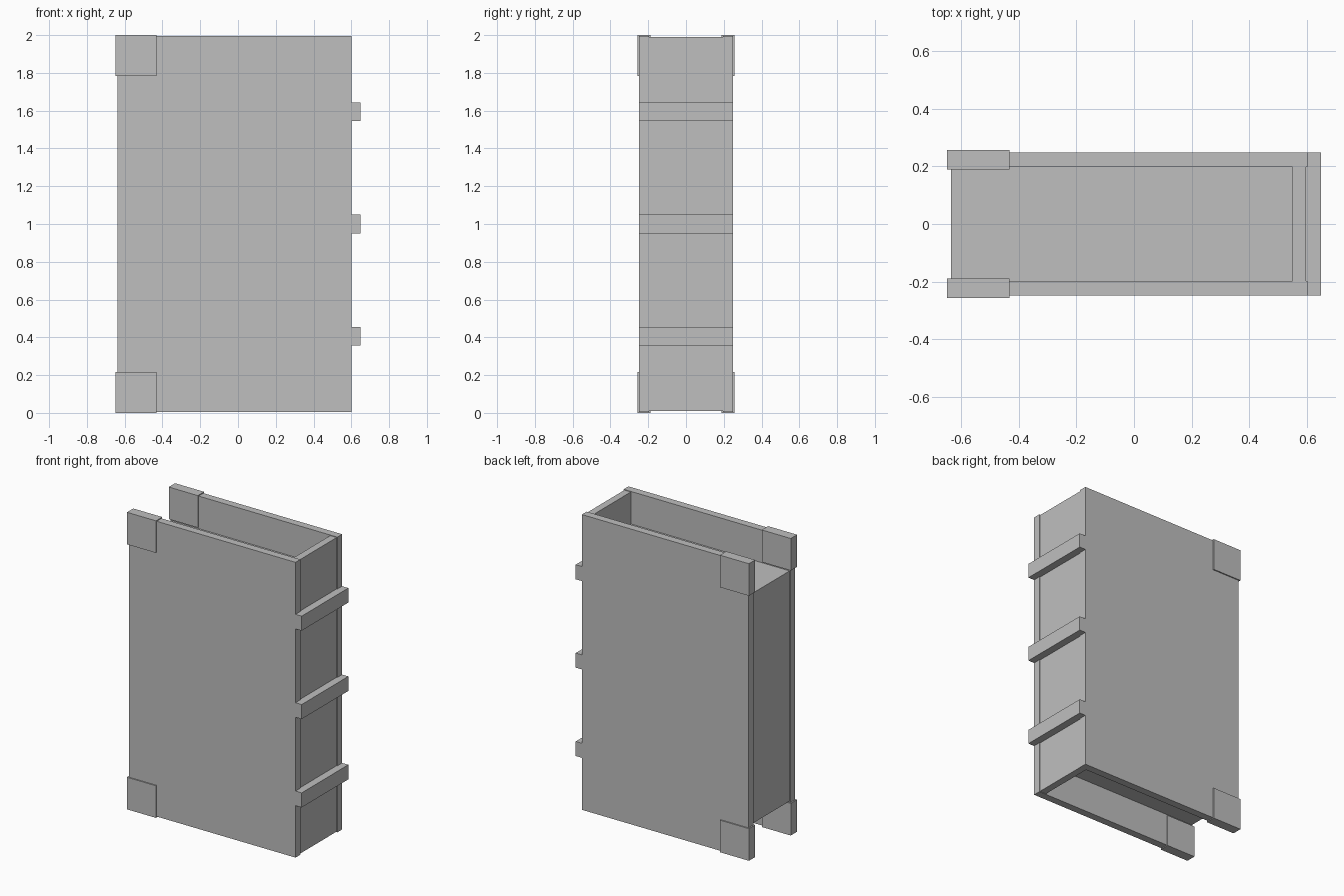
import bpy
import bmesh
from mathutils import Vector

if "Cube" in bpy.data.objects:
    bpy.data.objects.remove(bpy.data.objects["Cube"])

grey = bpy.data.materials.new("plain grey")
grey.diffuse_color = (0.52, 0.52, 0.52, 1.0)
grey.use_nodes = True
grey.node_tree.nodes["Principled BSDF"].inputs["Base Color"].default_value = grey.diffuse_color


def box(name, x, y, z):
    """Box spanning the given (low, high) range on each axis."""
    spans = [sorted(s) for s in (x, y, z)]
    mesh = bpy.data.meshes.new(name)
    bm = bmesh.new()
    bmesh.ops.create_cube(bm, size=1.0)
    for v in bm.verts:
        v.co = Vector([(lo + hi) / 2 + c * (hi - lo)
                       for c, (lo, hi) in zip(v.co, spans)])
    bm.to_mesh(mesh)
    bm.free()
    mesh.materials.append(grey)
    obj = bpy.data.objects.new(name, mesh)
    bpy.context.collection.objects.link(obj)
    return obj


# Page block, set well below the cover edges at top and bottom
box("pages", (-0.634, 0.549), (-0.197, 0.197), (0.225, 1.775))

# Spine panel between the covers, very slightly recessed
box("spine", (0.549, 0.597), (-0.197, 0.197), (0.01, 1.99))

# Two covers, each with a metal block on its upper and lower outer corner
for side, label in ((-1, "front"), (1, "back")):
    box(label + "_cover", (-0.639, 0.602),
        (side * 0.197, side * 0.248), (0.006, 1.994))
    for z, level in (((0.0, 0.216), "lower"), ((1.784, 2.0), "upper")):
        box(f"{label}_{level}_corner", (-0.648, -0.432),
            (side * 0.189, side * 0.256), z)

# Raised bands across the spine
for i, z in enumerate((0.405, 1.0, 1.595)):
    box(f"spine_band_{i + 1}", (0.59, 0.648), (-0.248, 0.248),
        (z - 0.049, z + 0.049))
